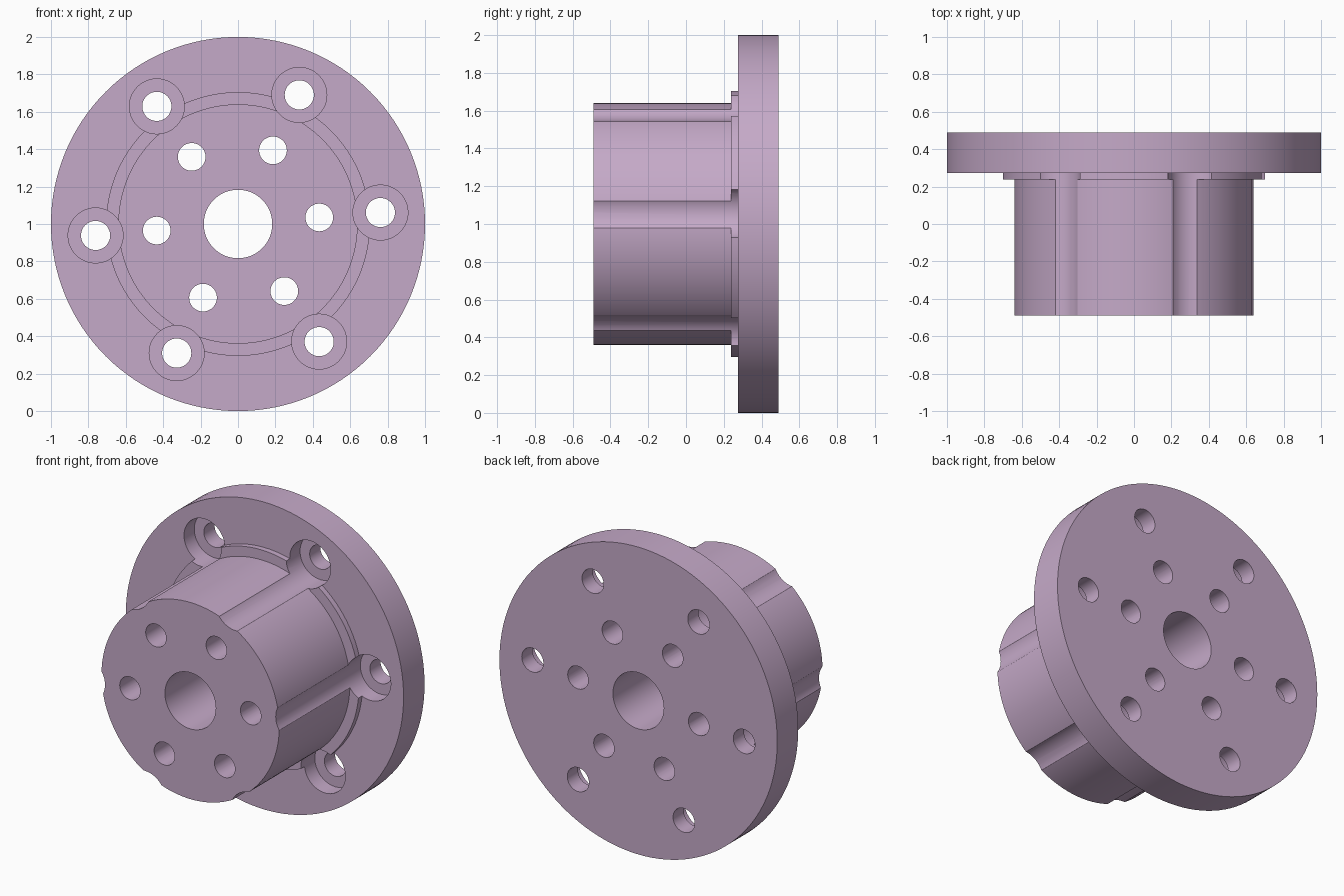
import bpy, bmesh, math

if "Cube" in bpy.data.objects:
    bpy.data.objects.remove(bpy.data.objects["Cube"])

CZ = 1.0          # height of the main axis
TURN = math.radians(4.6)


def revolve(bm, profile, cx=0.0, cz=CZ, sides=96):
    """Revolve a closed (radius, y) profile around a y-parallel axis."""
    rings = []
    for i in range(sides):
        a = 2 * math.pi * i / sides
        rings.append([bm.verts.new((cx + r * math.cos(a), y, cz + r * math.sin(a)))
                      for r, y in profile])
    n = len(profile)
    for i in range(sides):
        p, q = rings[i], rings[(i + 1) % sides]
        for j in range(n):
            k = (j + 1) % n
            bm.faces.new((p[j], p[k], q[k], q[j]))


def plug(bm, steps, cx, cz, sides=48):
    """Solid stepped plug: open (radius, y) profile with flat end caps."""
    rings = []
    for r, y in steps:
        rings.append([bm.verts.new((cx + r * math.cos(2 * math.pi * i / sides), y,
                                    cz + r * math.sin(2 * math.pi * i / sides)))
                      for i in range(sides)])
    for p, q in zip(rings, rings[1:]):
        for i in range(sides):
            k = (i + 1) % sides
            bm.faces.new((p[i], p[k], q[k], q[i]))
    bm.faces.new(rings[0])
    bm.faces.new(rings[-1])


def make_object(name, bm):
    bmesh.ops.recalc_face_normals(bm, faces=bm.faces)
    mesh = bpy.data.meshes.new(name)
    bm.to_mesh(mesh)
    bm.free()
    ob = bpy.data.objects.new(name, mesh)
    bpy.context.collection.objects.link(ob)
    return ob


# hub, collar and flange with the central bore
bm = bmesh.new()
revolve(bm, [(0.183, -0.49), (0.64, -0.49), (0.64, 0.237), (0.705, 0.237),
             (0.705, 0.274), (1.0, 0.274), (1.0, 0.49), (0.183, 0.49)], sides=128)
hub = make_object("flanged_hub", bm)

# cutters: six hub holes and six counterbored flange holes
bm = bmesh.new()
for i in range(6):
    a = TURN + i * math.pi / 3
    c, s = math.cos(a), math.sin(a)
    plug(bm, [(0.074, -0.7), (0.074, 0.7)], 0.436 * c, CZ + 0.436 * s)
    plug(bm, [(0.147, -0.7), (0.147, 0.38), (0.078, 0.38), (0.078, 0.7)],
         0.764 * c, CZ + 0.764 * s)
cutter = make_object("hole_cutters", bm)
cutter.hide_render = True

# drill the holes
mod = hub.modifiers.new("holes", "BOOLEAN")
mod.operation = "DIFFERENCE"
mod.solver = "EXACT"
mod.object = cutter
bpy.context.view_layer.objects.active = hub
hub.select_set(True)
bpy.ops.object.modifier_apply(modifier=mod.name)
bpy.data.objects.remove(cutter)

# smooth round walls, crisp rims
bpy.ops.object.shade_smooth_by_angle(angle=math.radians(25))

# lilac finish
mat = bpy.data.materials.new("lilac")
mat.diffuse_color = (0.56, 0.40, 0.58, 1)
mat.use_nodes = True
mat.node_tree.nodes["Principled BSDF"].inputs["Base Color"].default_value = mat.diffuse_color
hub.data.materials.clear()
hub.data.materials.append(mat)
